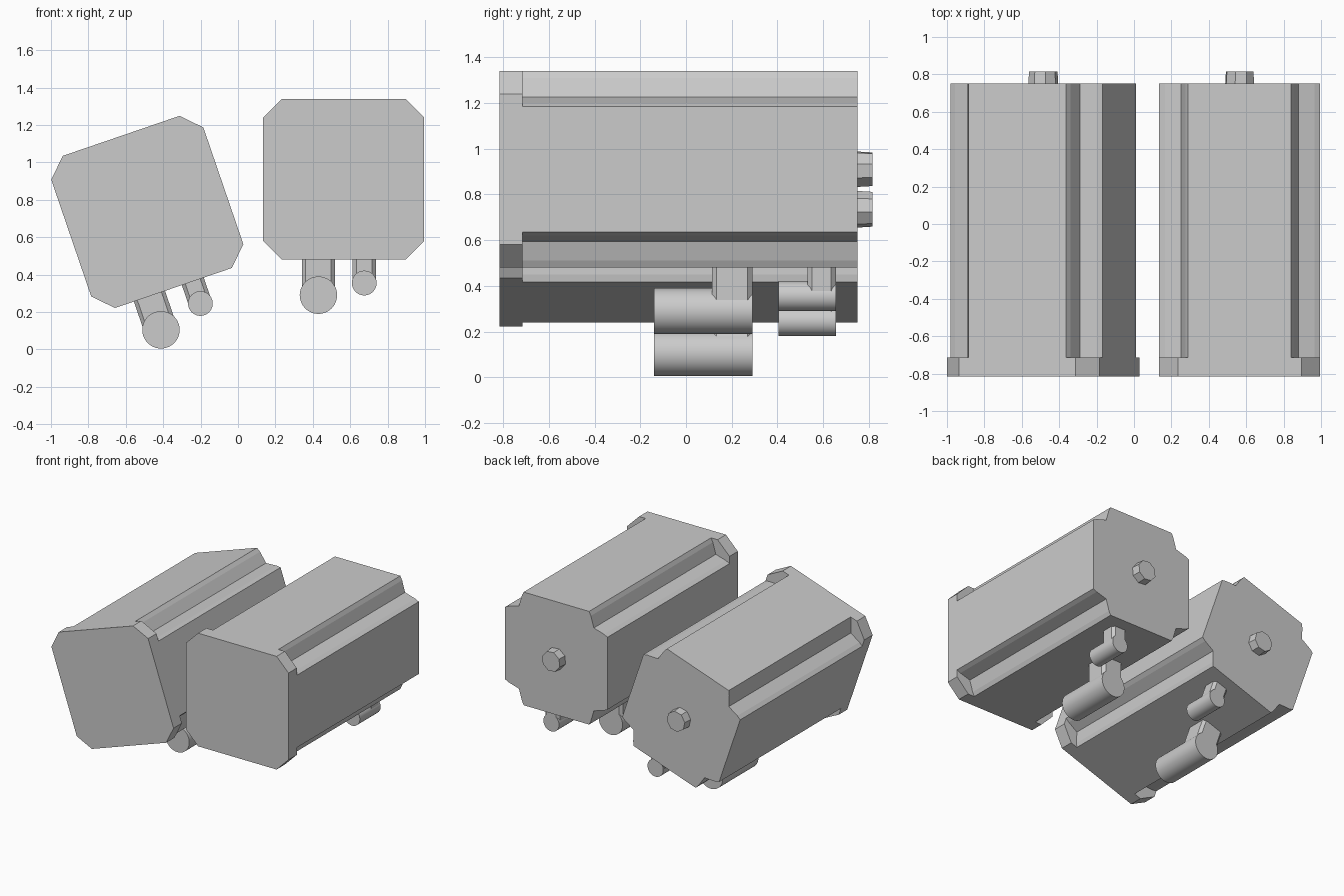
import bpy, bmesh, math
from mathutils import Matrix, Vector

cube = bpy.data.objects.get("Cube")
if cube:
    bpy.data.objects.remove(cube, do_unlink=True)

grey = bpy.data.materials.new("plain grey")
grey.use_nodes = True
grey.diffuse_color = (0.6, 0.6, 0.6, 1)
grey.node_tree.nodes["Principled BSDF"].inputs["Base Color"].default_value = grey.diffuse_color

HALF = 0.43  # half width of the square motor section


def prism(name, outline, start, end, axis="Y", taper=1.0, smooth=False):
    """Loft a closed 2D outline between two positions along y or z."""
    def place(p, d, s):
        return Vector((p[0] * s, d, p[1] * s)) if axis == "Y" else Vector((p[0] * s, p[1] * s, d))
    bm = bmesh.new()
    a = [bm.verts.new(place(p, start, 1)) for p in outline]
    b = [bm.verts.new(place(p, end, taper)) for p in outline]
    n = len(outline)
    bm.faces.new(a)
    bm.faces.new(b)
    for i in range(n):
        face = bm.faces.new((a[i], a[(i + 1) % n], b[(i + 1) % n], b[i]))
        face.smooth = smooth
    bmesh.ops.recalc_face_normals(bm, faces=bm.faces)
    for edge in bm.edges:
        edge.smooth = edge.calc_face_angle(0) < math.radians(35)
    mesh = bpy.data.meshes.new(name)
    bm.to_mesh(mesh)
    bm.free()
    mesh.materials.append(grey)
    obj = bpy.data.objects.new(name, mesh)
    bpy.context.collection.objects.link(obj)
    return obj


def cornered(half, corner):
    """Square outline with the same corner cut repeated by quarter turns."""
    pts = []
    for k in range(4):
        turn = Matrix.Rotation(k * math.pi / 2, 2)
        pts += [turn @ Vector((half - u, half - v)) for u, v in corner]
    return pts


def circle(radius, sides, phase=0.0):
    return [(radius * math.cos(phase + math.tau * i / sides),
             radius * math.sin(phase + math.tau * i / sides)) for i in range(sides)]


def plug(name, x, z, radius, y0, y1, neck):
    """Round connector lying along y, with its square neck up to the body."""
    barrel = prism(name + "_barrel", circle(radius, 48), y0, y1, smooth=True)
    barrel.location = (x, 0, z)
    cut = 0.02
    post = prism(name + "_neck", cornered(neck, [(0, cut), (cut, 0)]), z, -HALF + 0.01, "Z")
    post.location = (x, y1 - neck, 0)
    return [barrel, post]


def motor(side, x, z, tilt):
    parts = []
    # Front flange with chamfered corners
    parts.append(prism(side + "_front_flange", cornered(HALF, [(0, 0.1), (0.1, 0)]), -0.815, -0.715))
    # Long body with a rounded notch along each corner
    notch = [(0, 0.155), (0.03, 0.14), (0.115, 0.115), (0.14, 0.03), (0.155, 0)]
    parts.append(prism(side + "_body", cornered(HALF, notch), -0.715, 0.75))
    # Rear boss
    parts.append(prism(side + "_rear_boss", circle(0.081, 8, 0.3), 0.75, 0.815, taper=0.95))
    # Connectors underneath
    parts += plug(side + "_large_connector", -0.135, -0.62, 0.1, -0.14, 0.29, 0.088)
    parts += plug(side + "_small_connector", 0.11, -0.555, 0.066, 0.405, 0.655, 0.062)
    pose = Matrix.Translation((x, 0, z)) @ Matrix.Rotation(-tilt, 4, "Y")
    for part in parts:
        part.matrix_world = pose @ Matrix.Translation(part.location)


motor("left", 0.565, 0.91, 0)
motor("right", -0.485, 0.735, math.radians(18.9))
